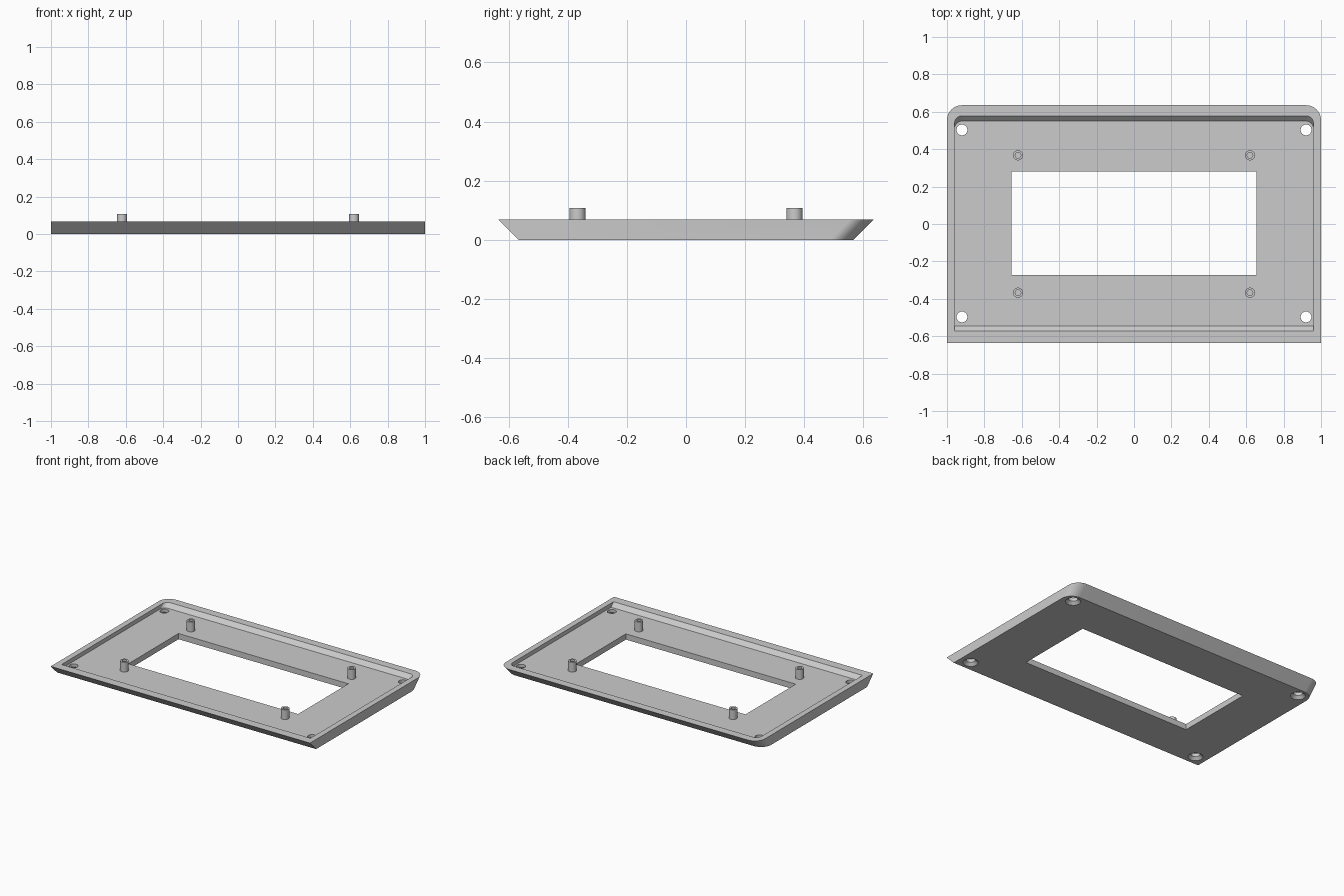
import bpy, bmesh, math

if "Cube" in bpy.data.objects:
    bpy.data.objects.remove(bpy.data.objects["Cube"])

grey = bpy.data.materials.new("plain grey")
grey.diffuse_color = (0.6, 0.6, 0.6, 1)
grey.use_nodes = True
grey.node_tree.nodes["Principled BSDF"].inputs["Base Color"].default_value = grey.diffuse_color

TOP, FLOOR, SEG = 0.068, 0.04, 12


def add(name, bm):
    bmesh.ops.recalc_face_normals(bm, faces=bm.faces)
    me = bpy.data.meshes.new(name)
    bm.to_mesh(me)
    bm.free()
    me.materials.append(grey)
    ob = bpy.data.objects.new(name, me)
    bpy.context.collection.objects.link(ob)
    return ob


def outline(hx, front, back, r, z, slope):
    """Rectangle with rounded back corners, growing in y with height."""
    f, b = front - slope * z, back + slope * z
    pts = [(-hx, f, z), (hx, f, z)]
    for sx, start in ((1, 0), (-1, 90)):
        if r == 0:
            pts.append((sx * hx, b, z))
            continue
        for i in range(SEG + 1):
            a = math.radians(start + 90 * i / SEG)
            pts.append((sx * (hx - r) + r * math.cos(a), b - r + r * math.sin(a), z))
    return pts


def tray(name, hx, front, back, r, z0, z1, slope=1):
    bm = bmesh.new()
    low, high = ([bm.verts.new(p) for p in outline(hx, front, back, r, z, slope)]
                 for z in (z0, z1))
    bm.faces.new(low)
    bm.faces.new(high)
    n = len(low)
    for i in range(n):
        j = (i + 1) % n
        bm.faces.new((low[i], low[j], high[j], high[i]))
    return add(name, bm)


def lathe(name, profile, x, y, n=32):
    """Revolve (radius, z) points whose ends lie on the axis."""
    bm = bmesh.new()
    vs = [bm.verts.new((r, 0, z)) for r, z in profile]
    es = [bm.edges.new(p) for p in zip(vs, vs[1:])]
    bmesh.ops.spin(bm, geom=vs + es, cent=(0, 0, 0), axis=(0, 0, 1),
                   angle=math.tau, steps=n)
    bmesh.ops.remove_doubles(bm, verts=bm.verts, dist=1e-5)
    bmesh.ops.translate(bm, verts=bm.verts, vec=(x, y, 0))
    return add(name, bm)


def smooth(ob):
    bpy.ops.object.select_all(action='DESELECT')
    ob.select_set(True)
    bpy.context.view_layer.objects.active = ob
    bpy.ops.object.shade_smooth_by_angle(angle=math.radians(30))


# Bezel plate with slanted front and back edges
plate = tray("bezel_plate", 1.0, -0.567, 0.567, 0.08, 0, TOP)

# Shallow recess and screen opening
cutters = [
    tray("recess_cutter", 0.96, -0.505, 0.51, 0.04, FLOOR, 0.1),
    tray("window_cutter", 0.655, -0.273, 0.28, 0, -0.1, 0.2, slope=0),
]

# Countersunk screw holes in the corners
for x in (-0.92, 0.92):
    for y in (-0.497, 0.503):
        cutters.append(lathe("screw_hole_cutter",
                             [(0, -0.01), (0.058, -0.01), (0.029, 0.019),
                              (0.029, 0.1), (0, 0.1)], x, y))

bpy.context.view_layer.objects.active = plate
for c in cutters:
    c.hide_render = True
    m = plate.modifiers.new("cut", 'BOOLEAN')
    m.operation, m.solver, m.object = 'DIFFERENCE', 'EXACT', c
    bpy.ops.object.modifier_apply(modifier=m.name)
for c in cutters:
    bpy.data.objects.remove(c)
smooth(plate)

# Hollow mounting posts around the opening
for x in (-0.62, 0.62):
    for y in (-0.367, 0.367):
        smooth(lathe("mounting_post",
                     [(0, FLOOR - 0.005), (0.027, FLOOR - 0.005), (0.027, 0.108),
                      (0.015, 0.108), (0.015, FLOOR + 0.003), (0, FLOOR + 0.003)], x, y))
